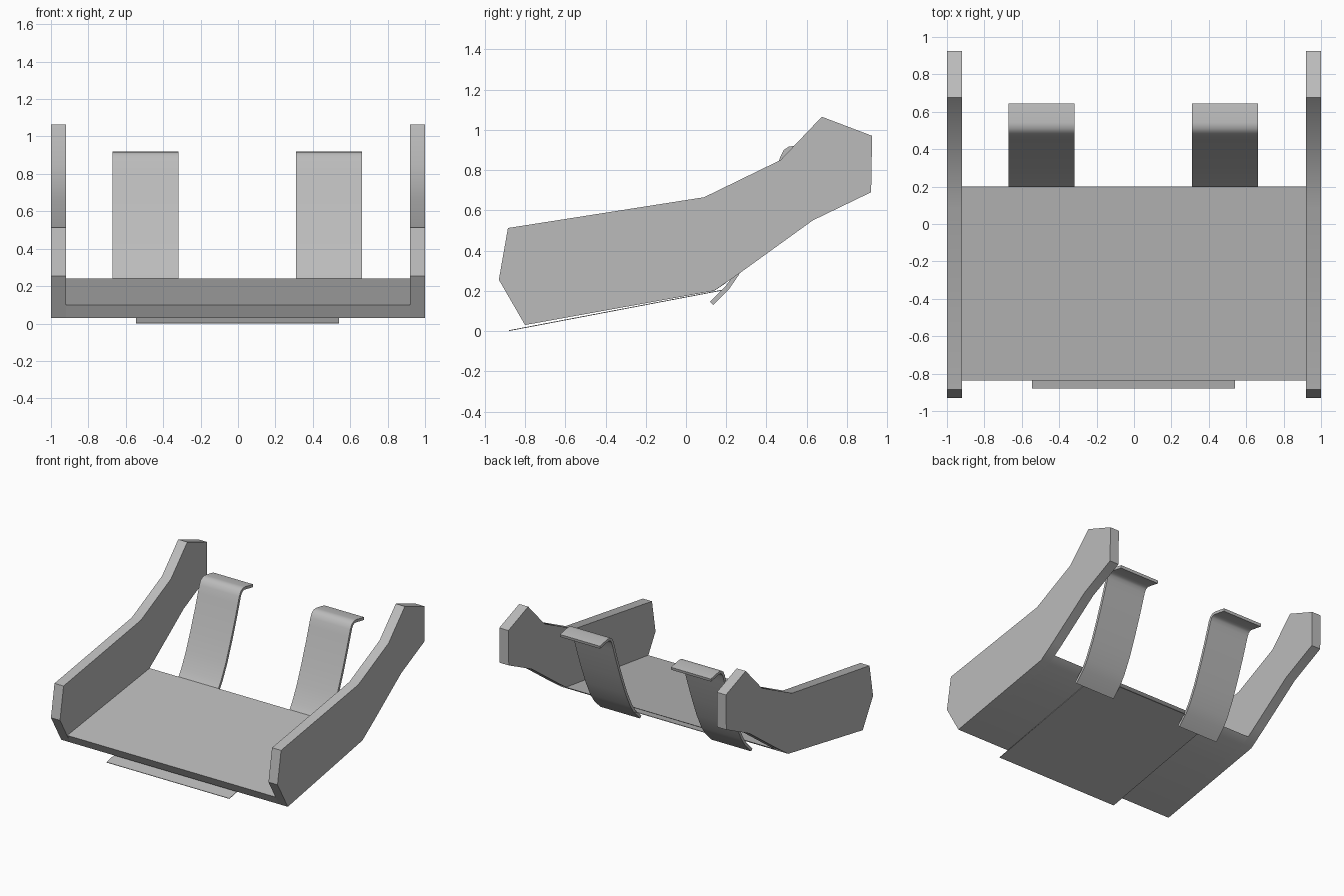
import bpy, bmesh, math
from mathutils import Vector

if "Cube" in bpy.data.objects:
    bpy.data.objects.remove(bpy.data.objects["Cube"])

grey = bpy.data.materials.new("plain grey")
grey.diffuse_color = (0.5, 0.5, 0.5, 1)
grey.use_nodes = True
grey.node_tree.nodes["Principled BSDF"].inputs["Base Color"].default_value = grey.diffuse_color


def extrude_profile(name, profile, x0, x1, smooth=35):
    """Solid with a (y, z) profile running from x0 to x1."""
    bm = bmesh.new()
    face = bm.faces.new([bm.verts.new((x0, y, z)) for y, z in profile])
    new = bmesh.ops.extrude_face_region(bm, geom=[face])["geom"]
    bmesh.ops.translate(bm, vec=(x1 - x0, 0, 0),
                        verts=[v for v in new if isinstance(v, bmesh.types.BMVert)])
    bmesh.ops.recalc_face_normals(bm, faces=bm.faces)
    mesh = bpy.data.meshes.new(name)
    bm.to_mesh(mesh)
    bm.free()
    mesh.materials.append(grey)
    ob = bpy.data.objects.new(name, mesh)
    bpy.context.collection.objects.link(ob)
    bpy.ops.object.select_all(action='DESELECT')
    ob.select_set(True)
    bpy.context.view_layer.objects.active = ob
    bpy.ops.object.shade_smooth_by_angle(angle=math.radians(smooth))
    return ob


def ribbon(path, thickness):
    """Closed outline of a bent strip that follows a (y, z) path."""
    pts = [Vector(p) for p in path]
    left, right = [], []
    for i, p in enumerate(pts):
        d = (pts[min(i + 1, len(pts) - 1)] - pts[max(i - 1, 0)]).normalized()
        n = Vector((-d.y, d.x)) * thickness / 2
        left.append(p + n)
        right.append(p - n)
    return [tuple(p) for p in left + right[::-1]]


# Side panels: cranked plates that rise toward the back
side = [(-0.80, 0.03), (-0.93, 0.255), (-0.885, 0.512), (0.09, 0.665),
        (0.47, 0.85), (0.675, 1.065), (0.925, 0.97), (0.92, 0.69),
        (0.63, 0.55), (0.27, 0.29), (0.14, 0.20)]
extrude_profile("left_side_panel", side, -1.0, -0.92)
extrude_profile("right_side_panel", side, 0.92, 1.0)

# Sloping floor between the panels
extrude_profile("floor_panel", [(-0.80, 0.03), (-0.838, 0.10), (0.20, 0.24), (0.14, 0.20)],
                -0.92, 0.92)

# Thin plate under the floor, sticking out at the front
extrude_profile("under_plate", ribbon([(-0.88, 0.002), (0.20, 0.207)], 0.004), -0.545, 0.54)

# Two bent clips at the back with folded tops
clip = [(0.128, 0.138), (0.205, 0.215), (0.25, 0.28), (0.31, 0.40), (0.37, 0.55),
        (0.425, 0.70), (0.462, 0.81), (0.48, 0.865), (0.495, 0.893), (0.515, 0.907),
        (0.54, 0.909), (0.642, 0.89)]
for name, x in (("left_clip", -0.67), ("right_clip", 0.31)):
    extrude_profile(name, ribbon(clip, 0.022), x, x + 0.352)
